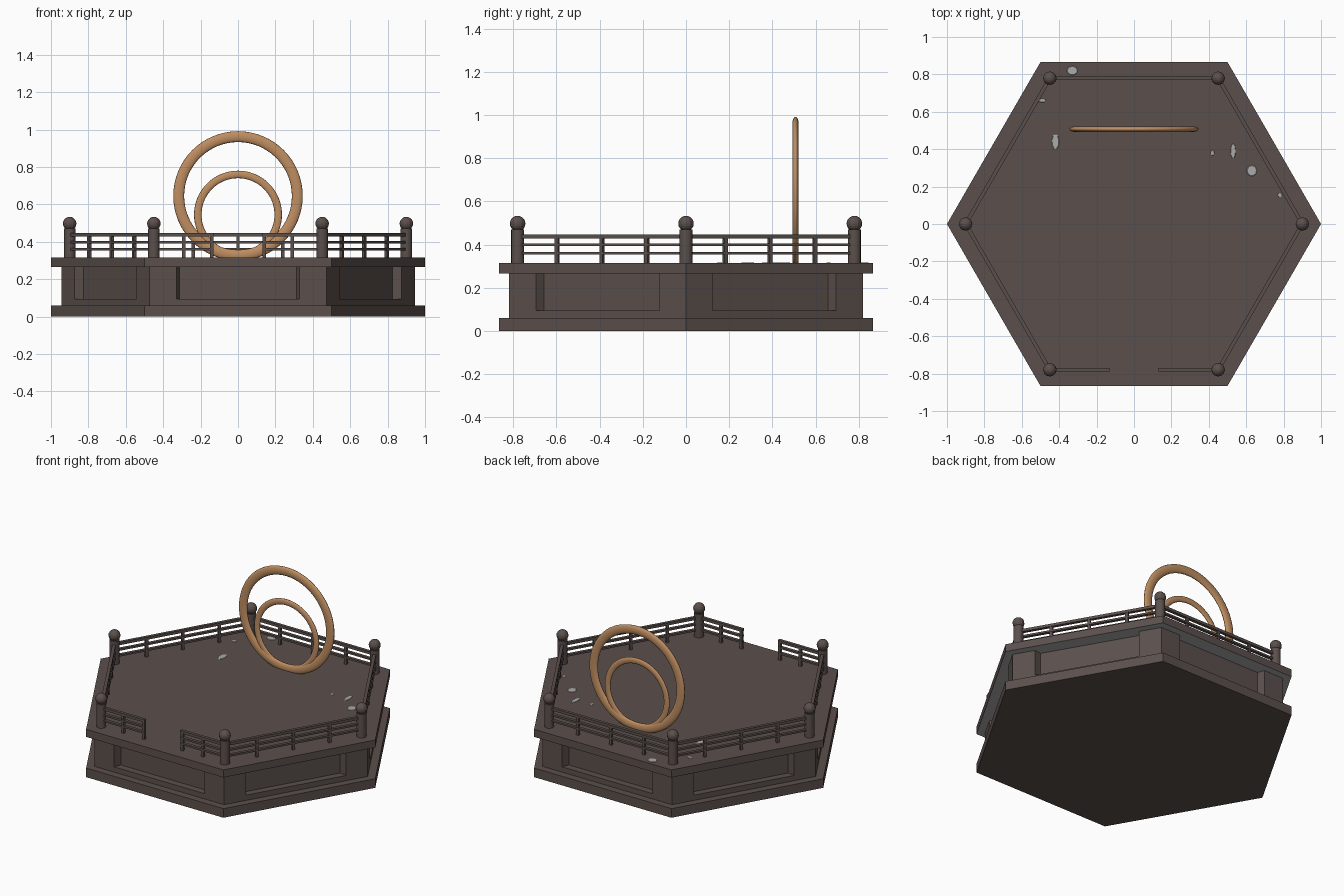
import bpy, bmesh, math
from mathutils import Matrix, Vector

cube = bpy.data.objects.get("Cube")
if cube:
    bpy.data.objects.remove(cube, do_unlink=True)


def material(name, rgb):
    m = bpy.data.materials.new(name)
    m.use_nodes = True
    m.diffuse_color = (*rgb, 1)
    m.node_tree.nodes["Principled BSDF"].inputs["Base Color"].default_value = (*rgb, 1)
    return m


BROWN = material("dark brown wood", (0.105, 0.08, 0.072))
GOLD = material("warm tan", (0.52, 0.27, 0.12))
GREY = material("pale grey", (0.40, 0.41, 0.40))


def finish(bm, name, *mats):
    bmesh.ops.recalc_face_normals(bm, faces=bm.faces)
    mesh = bpy.data.meshes.new(name)
    bm.to_mesh(mesh)
    bm.free()
    for m in mats:
        mesh.materials.append(m)
    obj = bpy.data.objects.new(name, mesh)
    bpy.context.collection.objects.link(obj)
    return obj


def smooth(obj, angle):
    bpy.ops.object.select_all(action="DESELECT")
    obj.select_set(True)
    bpy.context.view_layer.objects.active = obj
    bpy.ops.object.shade_smooth_by_angle(angle=math.radians(angle))


def prism(name, outline, z0, z1, *mats):
    bm = bmesh.new()
    face = bm.faces.new([bm.verts.new((x, y, z0)) for x, y in outline])
    ext = bmesh.ops.extrude_face_region(bm, geom=[face], use_keep_orig=True)
    verts = [g for g in ext["geom"] if isinstance(g, bmesh.types.BMVert)]
    bmesh.ops.translate(bm, verts=verts, vec=(0, 0, z1 - z0))
    return finish(bm, name, *mats)


def hexagon(r):
    return [(r * math.cos(k * math.pi / 3), r * math.sin(k * math.pi / 3)) for k in range(6)]


def box(bm, matrix, centre, size):
    bmesh.ops.create_cube(bm, size=1, matrix=matrix @ Matrix.Translation(centre)
                          @ Matrix.Diagonal((*size, 1)))


# Stepped hexagonal platform
WALL = 0.945
DECK = 0.315
prism("base_slab", hexagon(1), 0, 0.06, BROWN)
prism("wall_foot", hexagon(WALL), 0.06, 0.095, BROWN)
deck = prism("deck_slab", hexagon(1), 0.265, DECK, BROWN, GREY)
for p in deck.data.polygons:
    p.material_index = 1 if p.normal.z < -0.5 else 0

# Wall with one splayed recess in each side
outline = []
apothem = WALL * math.cos(math.pi / 6)
for k in range(6):
    rot = Matrix.Rotation(math.radians(30 + 60 * k), 2)
    for along, depth in ((-WALL / 2, 0), (-0.33, 0), (-0.312, 0.045), (0.312, 0.045), (0.33, 0)):
        outline.append(tuple(rot @ Vector((apothem - depth, along))))
prism("recessed_wall", outline, 0.095, 0.265, BROWN)

# Railings: the front side is open in the middle
POST_R = 0.9
RAIL_Y = POST_R * math.cos(math.pi / 6)
for k in range(6):
    turn = Matrix.Rotation(math.radians(60 * k), 4, "Z")
    front = k == 0
    spans = [(-0.45, -0.13), (0.13, 0.45)] if front else [(-0.45, 0.45)]
    stakes = (-0.29, -0.14, 0.14, 0.29) if front else (-0.24, 0, 0.24)
    bm = bmesh.new()
    for a, b in spans:
        for z, h in ((0.438, 0.018), (0.398, 0.012), (0.36, 0.012)):
            box(bm, turn, ((a + b) / 2, -RAIL_Y, z), (b - a, 0.02, h))
    for x in stakes:
        box(bm, turn, (x, -RAIL_Y, 0.373), (0.018, 0.016, 0.118))
    finish(bm, "front_railing" if front else f"railing_{k}", BROWN)

# Corner posts with round finials
for k, (x, y) in enumerate(hexagon(POST_R)):
    bm = bmesh.new()
    bmesh.ops.create_cone(bm, cap_ends=True, segments=16, radius1=0.03, radius2=0.03,
                          depth=0.155, matrix=Matrix.Translation((x, y, 0.3925)))
    smooth(finish(bm, f"post_{k}", BROWN), 40)
    bm = bmesh.new()
    bmesh.ops.create_uvsphere(bm, u_segments=12, v_segments=10, radius=0.036,
                              matrix=Matrix.Translation((x, y, 0.497)))
    finish(bm, f"finial_{k}", BROWN)

# Two nested rings, flattened front to back
for name, outer, tube, z in (("large_ring", 0.346, 0.029, 0.645), ("small_ring", 0.235, 0.02, 0.545)):
    bpy.ops.mesh.primitive_torus_add(major_segments=64, minor_segments=16,
                                     major_radius=outer - tube, minor_radius=tube,
                                     location=(0, 0.507, z), rotation=(math.pi / 2, 0, 0))
    ring = bpy.context.object
    ring.name = name
    ring.scale.z = 0.5
    ring.data.materials.append(GOLD)
    smooth(ring, 60)

# Worn pale patches on the deck
bm = bmesh.new()
for x, y, rx, ry in ((-0.33, 0.82, 0.03, 0.025), (-0.49, 0.66, 0.02, 0.01),
                     (-0.42, 0.44, 0.02, 0.042), (0.42, 0.38, 0.01, 0.014),
                     (0.53, 0.39, 0.014, 0.042), (0.63, 0.285, 0.028, 0.03),
                     (0.78, 0.155, 0.012, 0.012)):
    bmesh.ops.create_cone(bm, cap_ends=True, segments=9, radius1=1, radius2=0.9, depth=0.002,
                          matrix=Matrix.Translation((x, y, DECK + 0.001))
                          @ Matrix.Diagonal((rx, ry, 1, 1)))
finish(bm, "deck_patches", GREY)
